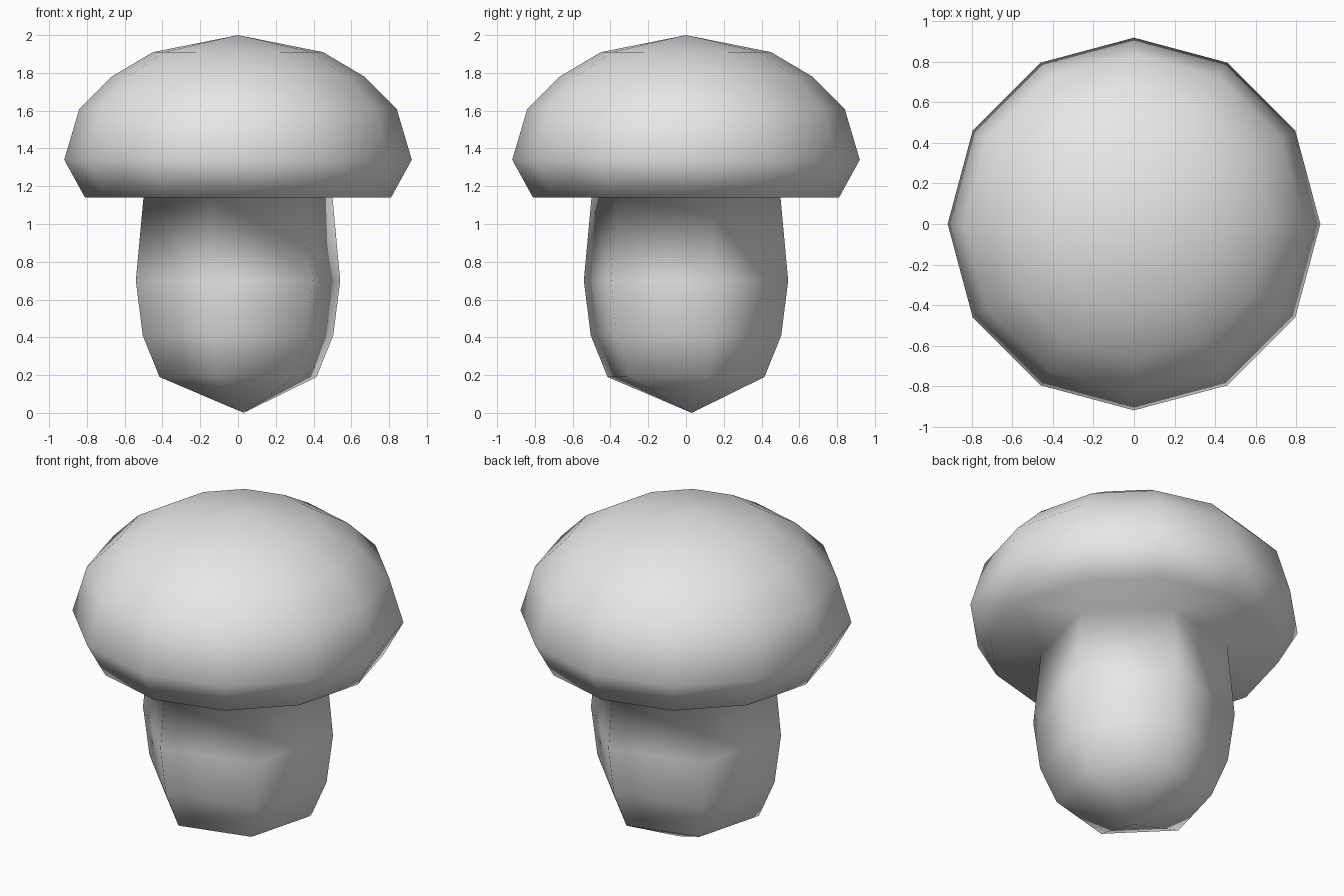
import bpy
import bmesh
from math import cos, sin, radians, tau

default_cube = bpy.data.objects.get("Cube")
if default_cube:
    bpy.data.objects.remove(default_cube, do_unlink=True)

CAP_SIDES, STEM_SIDES = 12, 6
STEM_TURN = radians(15)

# Profiles as (radius, height), from top to bottom
cap_profile = [(0.45, 1.91), (0.67, 1.78), (0.84, 1.61), (0.92, 1.34), (0.81, 1.14)]
stem_profile = [(0.518, 1.14), (0.56, 0.70), (0.522, 0.41), (0.43, 0.19)]

bm = bmesh.new()


def make_rings(profile, sides, turn=0.0):
    """Stack of vertex rings joined by quads."""
    rings = [[bm.verts.new((r * cos(turn + tau * i / sides),
                            r * sin(turn + tau * i / sides), z))
              for i in range(sides)] for r, z in profile]
    for a, b in zip(rings, rings[1:]):
        for i in range(sides):
            j = (i + 1) % sides
            bm.faces.new((a[i], b[i], b[j], a[j]))
    return rings


def close_to_point(ring, point):
    """Fan of triangles from a ring to a tip."""
    tip = bm.verts.new(point)
    for i, v in enumerate(ring):
        bm.faces.new((v, ring[(i + 1) % len(ring)], tip))


# Domed cap
cap = make_rings(cap_profile, CAP_SIDES)
close_to_point(cap[0], (0, 0, 2))

# Six-sided stem with a pointed foot
stem = make_rings(stem_profile, STEM_SIDES, STEM_TURN)
close_to_point(stem[-1], (0.03, 0.03, 0))

# Flat underside joining the cap rim to the stem
rim, neck = cap[-1], stem[0]
for i in range(STEM_SIDES):
    a, b, c = (rim[(2 * i + k) % CAP_SIDES] for k in range(3))
    bm.faces.new((neck[i], a, b))
    bm.faces.new((neck[i], b, c, neck[(i + 1) % STEM_SIDES]))

bmesh.ops.recalc_face_normals(bm, faces=bm.faces[:])
for face in bm.faces:
    face.smooth = True

mesh = bpy.data.meshes.new("mushroom")
bm.to_mesh(mesh)
bm.free()
mushroom = bpy.data.objects.new("mushroom", mesh)
bpy.context.collection.objects.link(mushroom)

# Plain light grey
grey = bpy.data.materials.new("light grey")
grey.use_nodes = True
colour = (0.8, 0.8, 0.8, 1.0)
grey.diffuse_color = colour
grey.node_tree.nodes["Principled BSDF"].inputs["Base Color"].default_value = colour
mesh.materials.append(grey)
